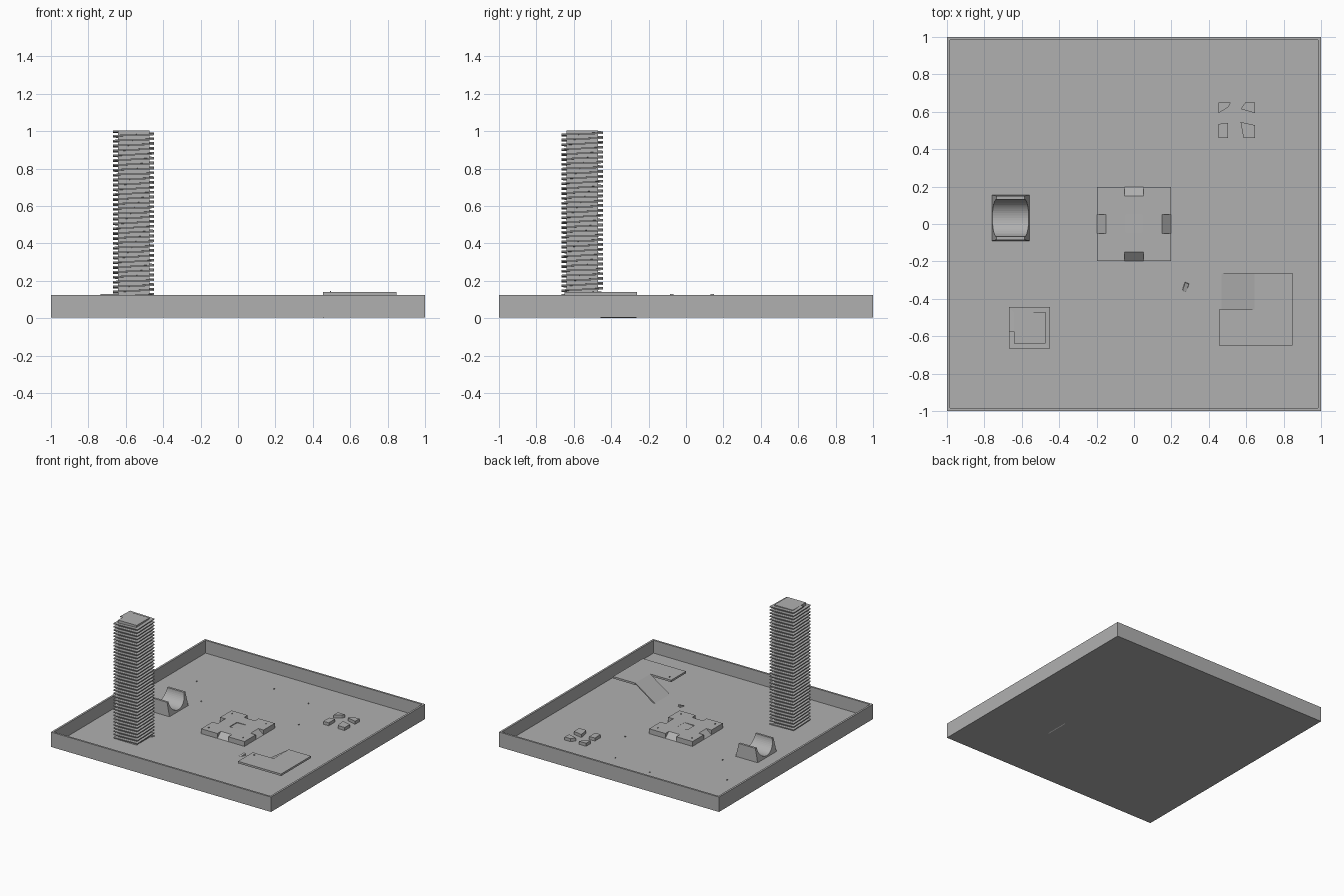
import bpy, bmesh, math

if "Cube" in bpy.data.objects:
    bpy.data.objects.remove(bpy.data.objects["Cube"])

FLOOR = 0.02

# Mid grey used for every part
grey = bpy.data.materials.new("mid_grey")
grey.diffuse_color = (0.435, 0.435, 0.435, 1)
grey.use_nodes = True
grey.node_tree.nodes["Principled BSDF"].inputs["Base Color"].default_value = grey.diffuse_color


def finish(bm, name):
    bmesh.ops.recalc_face_normals(bm, faces=bm.faces)
    me = bpy.data.meshes.new(name)
    bm.to_mesh(me)
    bm.free()
    me.materials.append(grey)
    ob = bpy.data.objects.new(name, me)
    bpy.context.collection.objects.link(ob)
    return ob


def loft(name, low, high):
    """Solid between two matching loops of 3D points."""
    bm = bmesh.new()
    a = [bm.verts.new(p) for p in low]
    b = [bm.verts.new(p) for p in high]
    n = len(a)
    bm.faces.new(a)
    bm.faces.new(b)
    for i in range(n):
        j = (i + 1) % n
        bm.faces.new((a[i], a[j], b[j], b[i]))
    return finish(bm, name)


def prism(name, outline, z0, z1):
    return loft(name, [(x, y, z0) for x, y in outline], [(x, y, z1) for x, y in outline])


def rect(x0, x1, y0, y1):
    return [(x0, y0), (x1, y0), (x1, y1), (x0, y1)]


def box(name, x0, x1, y0, y1, z0, z1):
    return prism(name, rect(x0, x1, y0, y1), z0, z1)


def cut(ob, cutter):
    m = ob.modifiers.new("cut", 'BOOLEAN')
    m.operation = 'DIFFERENCE'
    m.object = cutter
    m.solver = 'EXACT'
    cutter.hide_render = True
    cutter.hide_viewport = True
    cutter.display_type = 'WIRE'


# Tray: floor with a thin rim
tray = box("arena_tray", -1, 1, -1, 1, 0.003, 0.125)
cut(tray, box("tray_cutter", -0.984, 0.984, -0.984, 0.984, FLOOR, 0.3))

# Tower core
TX, TY, IN, OUT = -0.558, -0.555, 0.084, 0.11
box("tower_core", TX - IN, TX + IN, TY - IN, TY + IN, FLOOR, 1.003)

# Square spiral ramp climbing the tower, ending on the west side
PITCH, THICK = 0.026, 0.008
path = [(-OUT, -0.02, -IN, -0.02, 1.003)]
z, k = 1.003 - PITCH * 0.15, 0
while z > FLOOR + THICK:
    # walking backwards from the top: west, north, east, south
    sx, sy = [(-1, 1), (1, 1), (1, -1), (-1, -1)][k % 4]
    path.append((sx * OUT, sy * OUT, sx * IN, sy * IN, z))
    z -= PITCH / 4
    k += 1
bm = bmesh.new()
rings = []
for ox, oy, ix, iy, h in path:
    rings.append([bm.verts.new((TX + x, TY + y, h - d)) for x, y, d in
                  ((ox, oy, 0), (ix, iy, 0), (ix, iy, THICK), (ox, oy, THICK))])
bm.faces.new(rings[0])
bm.faces.new(rings[-1])
for a, b in zip(rings, rings[1:]):
    for i in range(4):
        j = (i + 1) % 4
        bm.faces.new((a[i], a[j], b[j], b[i]))
finish(bm, "tower_spiral_ramp")

# Half pipe: tapered block with a round channel along x
low = [(x, y, FLOOR) for x, y in rect(-0.76, -0.56, -0.09, 0.155)]
high = [(x, y, 0.13) for x, y in rect(-0.735, -0.585, -0.085, 0.15)]
pipe = loft("half_pipe", low, high)
ring = [(0.032 + 0.1 * math.cos(t * math.pi / 24), 0.132 + 0.1 * math.sin(t * math.pi / 24))
        for t in range(48)]
cut(pipe, loft("half_pipe_cutter", [(-0.9, y, z) for y, z in ring],
               [(-0.4, y, z) for y, z in ring]))

# Central platform: plus-notched slab with a ramp in each notch
H = 0.06
quarter = [(0.197, -0.197), (0.197, -0.05), (0.15, -0.05), (0.15, 0.05), (0.197, 0.05)]
outline = []
for q in range(4):
    c, s = round(math.cos(q * math.pi / 2)), round(math.sin(q * math.pi / 2))
    outline += [(c * x - s * y, s * x + c * y) for x, y in quarter]
    prof = [(0.15, FLOOR), (0.197, FLOOR), (0.15, H)]
    loft("platform_ramp_%d" % q,
         [(c * r + s * 0.05, s * r - c * 0.05, h) for r, h in prof],
         [(c * r - s * 0.05, s * r + c * 0.05, h) for r, h in prof])
platform = prism("central_platform", outline, FLOOR, H)
# Shallow sloped hollow in the middle
cut(platform, loft("hollow_cutter",
                   [(-0.045, y, H + d) for y, d in
                    ((-.045, -.006), (.05, -.006), (.05, .01), (-.045, .01))],
                   [(0.045, y, H + d) for y, d in
                    ((-.045, -.001), (.05, -.001), (.05, .01), (-.045, .01))]))

# Four irregular corner blocks
blocks = [
    [(.453, .65), (.453, .593), (.505, .625), (.517, .65)],
    [(.596, .65), (.57, .615), (.648, .593), (.648, .65)],
    [(.453, .535), (.453, .46), (.503, .46), (.503, .54)],
    [(.57, .545), (.585, .46), (.648, .46), (.648, .528)],
]
for i, b in enumerate(blocks):
    prism("cover_block_%d" % i, b, FLOOR, 0.045)

# Floating L-shaped deck and the thin ramp leading up to it
prism("raised_deck", [(.455, -.65), (.847, -.65), (.847, -.262), (.645, -.262),
                      (.645, -.457), (.455, -.457)], 0.124, 0.14)
prof = [(.455, 0.0), (.455, 0.012), (.645, 0.14), (.645, 0.13)]
loft("deck_ramp", [(x, -.457, z) for x, z in prof], [(x, -.264, z) for x, z in prof])

# Small angled wedge on the floor
loft("small_wedge",
     [(.258, -.355, FLOOR), (.28, -.362, FLOOR), (.295, -.32, FLOOR), (.272, -.31, FLOOR)],
     [(.26, -.354, FLOOR + .001), (.28, -.361, FLOOR + .001),
      (.293, -.322, FLOOR + .016), (.274, -.312, FLOOR + .016)])

# Tiny markers on the floor, platform and deck
spots = [(.155, .695, FLOOR), (-.2, .755, FLOOR), (-.75, .535, FLOOR), (-.52, .267, FLOOR),
         (.31, .345, FLOOR), (-.16, .15, H), (.15, .15, H), (-.16, -.15, H), (.15, -.15, H),
         (.495, -.495, .14)]
for i, (x, y, z) in enumerate(spots):
    box("marker_%d" % i, x - .003, x + .003, y - .004, y + .004, z, z + .006)
